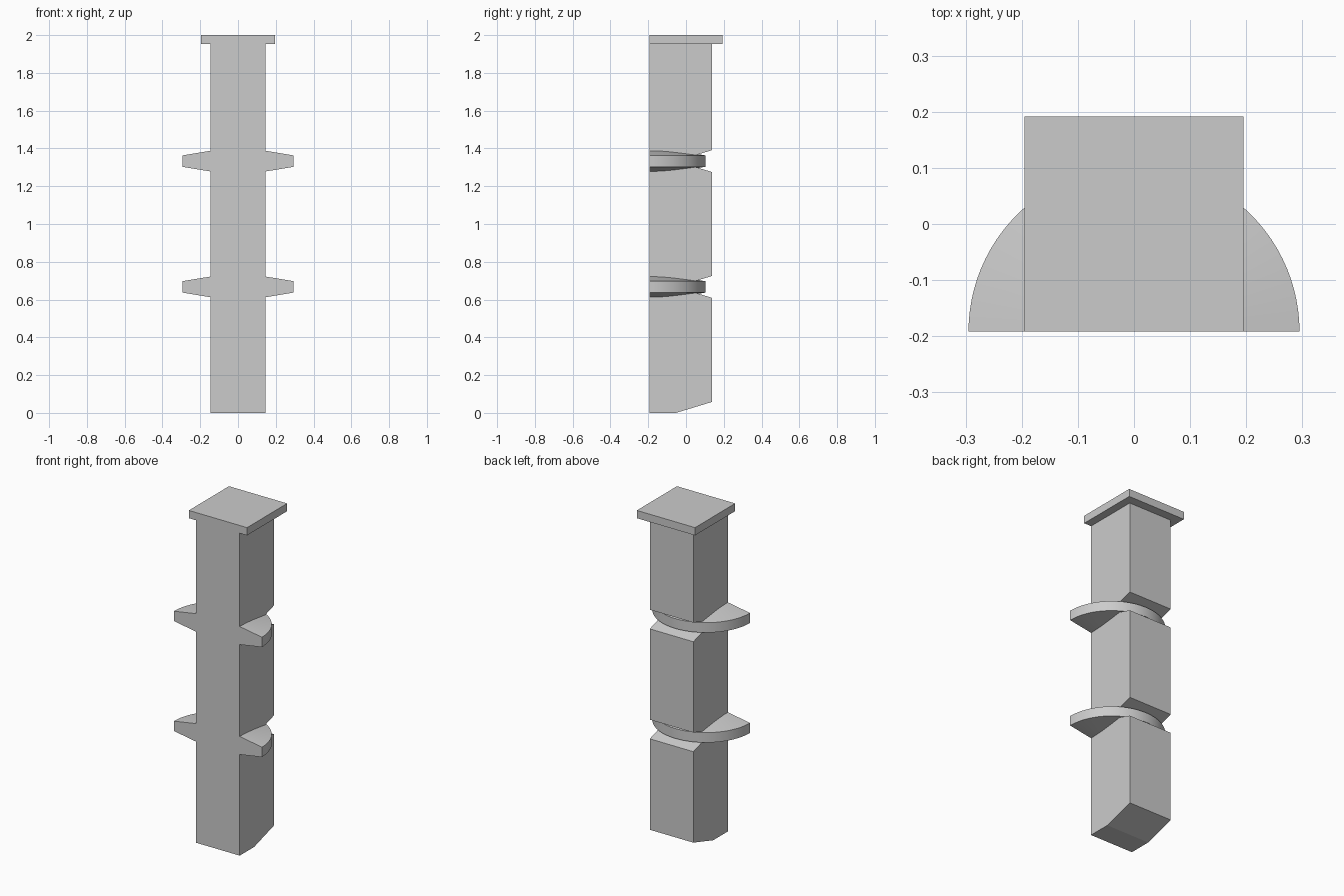
import bpy, bmesh, math

default = bpy.data.objects.get("Cube")
if default:
    bpy.data.objects.remove(default, do_unlink=True)

FRONT, BACK, HALF_W = -0.192, 0.138, 0.146
OVER = -0.7               # parts run past the front, then are sliced flat
LEVELS = (0.667, 1.333)   # heights of the two flanges

grey = bpy.data.materials.new("plain grey")
grey.use_nodes = True
colour = (0.6, 0.6, 0.6, 1)
grey.diffuse_color = colour
grey.node_tree.nodes["Principled BSDF"].inputs["Base Color"].default_value = colour


def add_object(name, bm):
    bmesh.ops.recalc_face_normals(bm, faces=bm.faces[:])
    mesh = bpy.data.meshes.new(name)
    bm.to_mesh(mesh)
    bm.free()
    mesh.materials.append(grey)
    obj = bpy.data.objects.new(name, mesh)
    bpy.context.collection.objects.link(obj)
    return obj


def side_prism(name, profile, half_width):
    """Extrude a (y, z) outline across the width."""
    bm = bmesh.new()
    face = bm.faces.new([bm.verts.new((-half_width, y, z)) for y, z in profile])
    out = bmesh.ops.extrude_face_region(bm, geom=[face])
    moved = [v for v in out["geom"] if isinstance(v, bmesh.types.BMVert)]
    bmesh.ops.translate(bm, verts=moved, vec=(2 * half_width, 0, 0))
    return add_object(name, bm)


def flange(name, z):
    """Disc with conical faces, thinner at the rim."""
    bm = bmesh.new()
    outline = [(0, 0.079), (0.295, 0.03), (0.295, -0.03), (0, -0.079)]
    verts = [bm.verts.new((r, FRONT, z + h)) for r, h in outline]
    edges = [bm.edges.new(pair) for pair in zip(verts, verts[1:])]
    bmesh.ops.spin(bm, geom=verts + edges, cent=(0, FRONT, z), axis=(0, 0, 1),
                   angle=math.tau, steps=96)
    bmesh.ops.remove_doubles(bm, verts=bm.verts[:], dist=0.0005)
    return add_object(name, bm)


# Column shaft: sloped foot and V notches in the back at each flange
notch_y, rise = -0.053, 0.058
outline = [(OVER, 0), (notch_y, 0), (BACK, rise)]
for z in LEVELS:
    outline += [(BACK, z - rise), (notch_y, z), (BACK, z + rise)]
outline += [(BACK, 1.97), (OVER, 1.97)]
column = side_prism("column", outline, HALF_W)

# Square cap and the flanges
cap = side_prism("cap", [(OVER, 1.953), (0.192, 1.953), (0.192, 2), (OVER, 2)], 0.195)
parts = [cap, flange("lower_flange", LEVELS[0]), flange("upper_flange", LEVELS[1])]

# Fuse the parts into one solid
bpy.context.view_layer.objects.active = column
for part in parts:
    mod = column.modifiers.new("fuse", "BOOLEAN")
    mod.operation, mod.solver, mod.object = "UNION", "EXACT", part
    bpy.ops.object.modifier_apply(modifier=mod.name)
    bpy.data.objects.remove(part, do_unlink=True)

# Slice the front flat and close it
bm = bmesh.new()
bm.from_mesh(column.data)
cut = bmesh.ops.bisect_plane(bm, geom=bm.verts[:] + bm.edges[:] + bm.faces[:], dist=0.0001,
                             plane_co=(0, FRONT, 0), plane_no=(0, -1, 0), clear_outer=True)
rim = [e for e in cut["geom_cut"] if isinstance(e, bmesh.types.BMEdge) and e.is_boundary]
bmesh.ops.contextual_create(bm, geom=rim)
bmesh.ops.recalc_face_normals(bm, faces=bm.faces[:])
bm.to_mesh(column.data)
bm.free()

# Smooth curved rims, crisp edges elsewhere
column.select_set(True)
bpy.ops.object.shade_smooth_by_angle(angle=math.radians(8))
